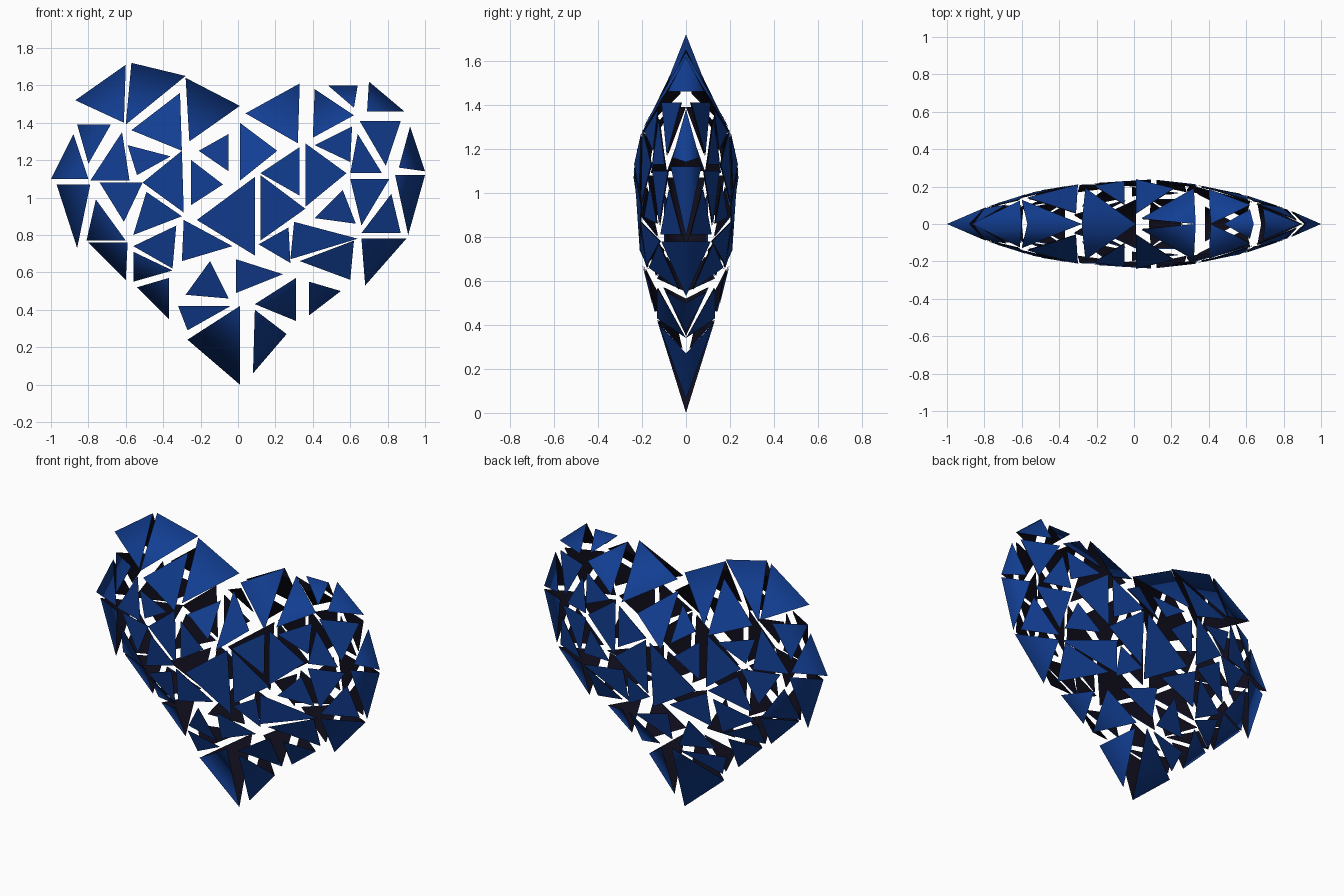
import bpy
import bmesh
from mathutils import Vector
from mathutils.geometry import intersect_point_line

if "Cube" in bpy.data.objects:
    bpy.data.objects.remove(bpy.data.objects["Cube"], do_unlink=True)

UNIT = 0.01        # shard sizes are given in hundredths
SHEET = 0.005      # distance between outer and inner skin
SNAP = 0.02        # shallower corners close onto the rim


def flat_material(name, color):
    material = bpy.data.materials.new(name)
    material.diffuse_color = color
    material.use_nodes = True
    shader = material.node_tree.nodes["Principled BSDF"]
    shader.inputs["Base Color"].default_value = color
    return material


royal_blue = flat_material("royal blue", (0.006, 0.048, 0.29, 1))
inner_black = flat_material("inner black", (0.005, 0.004, 0.011, 1))

# Heart rim, where front and back shards meet
rim = [Vector(p) * UNIT for p in (
    (0, 0), (-27, 24), (-36, 35), (-60, 56), (-81, 76), (-86, 73),
    (-100, 110), (-88, 134), (-86, 139), (-87, 152), (-57, 172), (-28, 165),
    (1, 149), (33, 161), (64, 160), (70, 162), (89, 146), (92, 138),
    (100, 114), (90, 79), (68, 53), (55, 50), (26, 27), (8, 5))]


def rim_distance(point):
    """Shortest distance from a point to the heart rim."""
    distances = []
    for start, end in zip(rim, rim[1:] + rim[:1]):
        foot, along = intersect_point_line(point, start, end)
        foot = start.lerp(end, min(max(along, 0), 1))
        distances.append((point - foot.to_2d()).length)
    return min(distances)


def bulge(point):
    """Half thickness of the pillow-shaped heart at a point."""
    dome = 0.24 * (1 - point.x ** 2) - 0.25 * (point.y - 1.08) ** 2
    depth = min(dome, 0.65 * rim_distance(point))
    return depth if depth > SNAP else 0


def upright(x, low, high, tip_x, tip_z, lean=0):
    """Triangle standing on a vertical edge, with an optional lean."""
    return (x, low), (x + lean, high), (tip_x, tip_z)


def level(z, start, end, tip_x, tip_z, lean=0):
    """Triangle resting on a horizontal edge, with an optional lean."""
    return (start, z), (end, z + lean), (tip_x, tip_z)


def add_skin(bm, corners, inset, material_index):
    """Add a shard to the front and back, joined where it meets the rim."""
    shared = {}
    for side in (-1, 1):
        verts = []
        for corner in corners:
            depth = bulge(corner)
            y = side * (depth - inset) if depth else 0
            key = (corner.x, y, corner.y)
            if key not in shared:
                shared[key] = bm.verts.new(key)
            verts.append(shared[key])
        face = bm.faces.new(verts)
        face.normal_update()
        outward = face.normal.y * side > 0
        if outward == bool(inset):
            face.normal_flip()
        face.material_index = material_index
        face.smooth = True


def build_part(name, uprights, levels):
    """Make one group of shards with a blue outside and a dark inside."""
    bm = bmesh.new()
    shards = [upright(*u) for u in uprights] + [level(*v) for v in levels]
    for shard in shards:
        corners = [Vector(corner) * UNIT for corner in shard]
        add_skin(bm, corners, 0, 0)
        add_skin(bm, corners, SHEET, 1)
    mesh = bpy.data.meshes.new(name)
    bm.to_mesh(mesh)
    bm.free()
    mesh.materials.append(royal_blue)
    mesh.materials.append(inner_black)
    part = bpy.data.objects.new(name, mesh)
    bpy.context.collection.objects.link(part)


# Rounded top on the right
build_part(
    "right_lobe_shards",
    uprights=[(-61, 140, 171, -87, 152, 1), (-60, 139, 172, -28, 165, 3),
              (-26, 130, 164, 1, 149, -2), (-30, 125, 156, -57, 136, -1),
              (-54, 112, 128, -36, 122, -5)],
    levels=[(139, -86, -68, -80, 118), (110, -100, -80, -88, 134),
            (109, -79, -58, -62, 135)])

# Rounded top on the left
build_part(
    "left_lobe_shards",
    uprights=[(32, 129, 161, 4, 145, 1), (40, 132, 158, 62, 144, 1),
              (69, 146, 162, 89, 146, 1), (60, 119, 138, 41, 128, 1)],
    levels=[(160, 48, 64, 62, 148), (141, 65, 87, 79, 117),
            (113, 60, 77, 64, 134), (116, 86, 100, 92, 138, -2)])

# Thick middle
build_part(
    "centre_shards",
    uprights=[(-5, 114, 134, -21, 125), (1, 109, 140, 21, 125),
              (33, 101, 127, 12, 113), (36, 95, 129, 58, 113),
              (12, 77, 112, 36, 94), (9, 69, 111, -22, 88),
              (-29, 92, 125, -51, 108, -1), (-25, 96, 120, -8, 107)],
    levels=[])

# Tapering flank on the right
build_part(
    "right_flank_shards",
    uprights=[(-56, 80, 103, -30, 90, 7), (-30, 66, 88, -3, 74, 1),
              (-35, 62, 85, -56, 74, 2), (-56, 55, 71, -35, 61),
              (-37, 35, 57, -54, 52)],
    levels=[(108, -74, -51, -61, 87), (107, -97, -79, -86, 73),
            (77, -81, -60, -76, 99), (76, -80, -59, -60, 56)])

# Tapering flank on the left
build_part(
    "left_flank_shards",
    uprights=[(28, 65, 84, 11, 75, -1), (28, 67, 87, 64, 78, 2),
              (60, 56, 77, 33, 66, 2), (38, 37, 55, 55, 50)],
    levels=[(110, 60, 81, 66, 85), (112, 84, 100, 91, 80),
            (89, 41, 63, 56, 104, -3), (81, 66, 87, 82, 102),
            (78, 66, 90, 68, 53)])

# Pointed bottom
build_part(
    "bottom_tip_shards",
    uprights=[(1, 0, 42, -27, 24), (8, 6, 40, 26, 27, 1),
              (31, 34, 57, 9, 43), (-1, 49, 67, 24, 59)],
    levels=[(48, -28, -5, -15, 66, -2), (42, -32, -4, -27, 29)])
